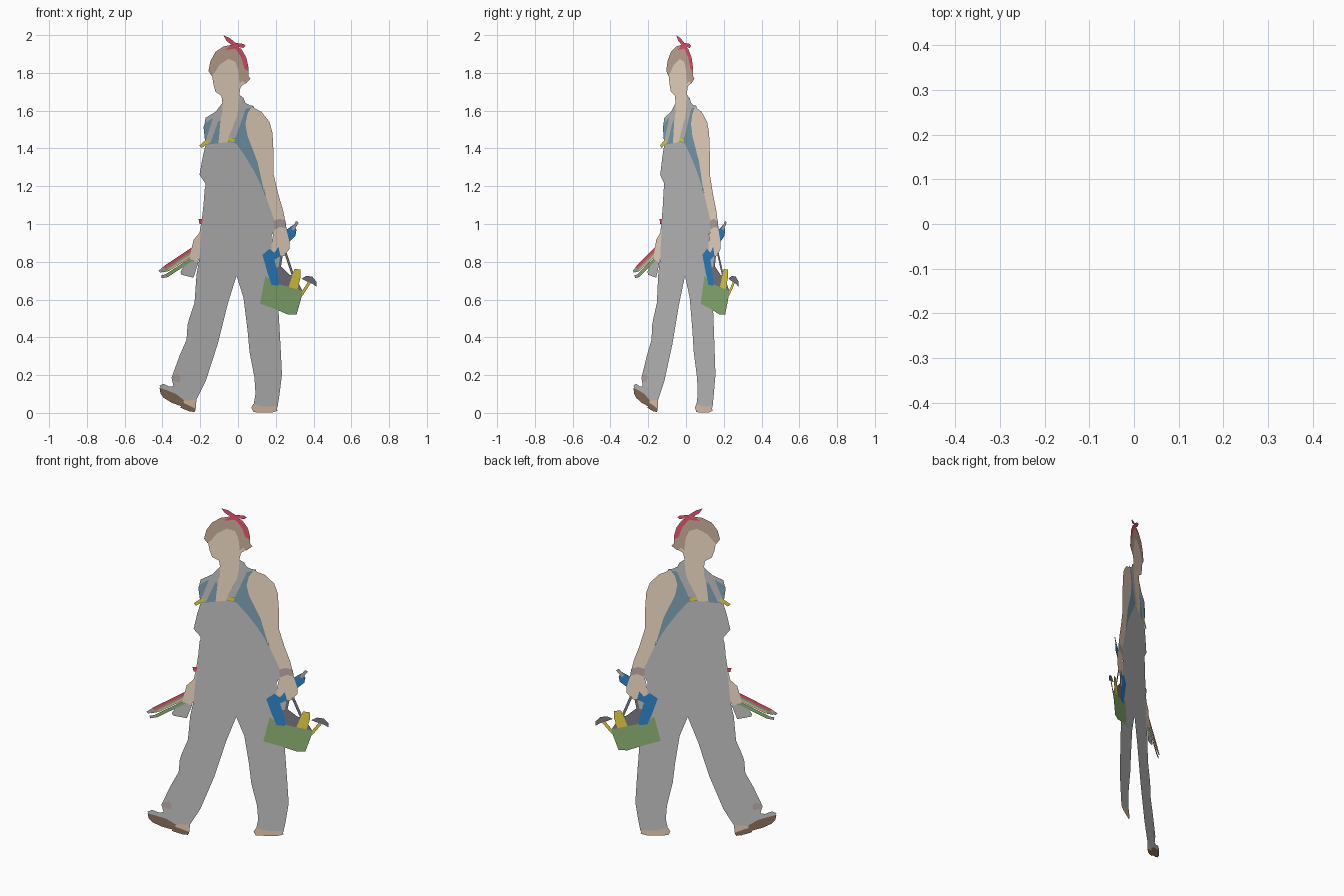
import bpy, bmesh
from mathutils import Vector
from mathutils.geometry import delaunay_2d_cdt

S = 189.0          # drawing units per metre
K = 0.67           # the flat cut-out stands diagonally: y = K * x

COLORS = {
    "skin": (1.0, 0.82, 0.65), "hair": (0.66, 0.48, 0.36), "red": (0.95, 0.1, 0.18),
    "denim": (0.23, 0.41, 0.51), "green": (0.3, 0.51, 0.2), "blue": (0.03, 0.26, 0.66),
    "yellow": (0.95, 0.75, 0.06), "dark": (0.23, 0.22, 0.26), "brown": (0.28, 0.18, 0.115),
    "cuff": (0.56, 0.46, 0.44), "tan": (0.9, 0.66, 0.5),
}
layers = []        # (name, colour, outline), later entries cover earlier ones


def part(name, color, *pts):
    p = [Vector(((x - 238.5) / S, (413.2 - y) / S)) for x, y in pts]
    area = sum(a.cross(b) for a, b in zip(p, p[1:] + p[:1]))
    layers.append((name, color, p if area > 0 else p[::-1]))


def stick(name, color, a, b, w):
    a, b = Vector(a), Vector(b)
    n = (b - a).orthogonal().normalized() * w / 2
    part(name, color, a + n, b + n, b - n, a - n)


# far arm, hand and things it holds
part("card", None, (181, 272), (188, 260), (199, 262), (194, 278), (182, 275))
for name, col, a, b in (("red_pencil", "red", (198, 246), (165, 268)),
                        ("tan_pencil", "tan", (198, 251), (168, 270)),
                        ("green_pencil", "green", (196, 257), (167, 276))):
    stick(name, col, a, b, 3.6)
    stick(name + "_tip", "cuff", b, (b[0] - 5, b[1] + 4 if col == "red" else b[1] + 1), 3)
stick("thin_brush", "green", (197, 249), (163, 272), 2)
part("far_arm", "skin", (208, 180), (205, 190), (204, 205), (202, 222), (200, 233), (194, 240),
     (192, 249), (190, 259), (198, 263), (208, 240), (210, 200))
part("bracelet", "red", (199, 219), (204, 219), (204, 224), (200, 224))

# shirt, neck and face
part("shirt", "denim", (206, 146), (204, 127), (208, 117), (216, 112), (224, 108), (240, 104),
     (254, 106), (258, 125), (266, 191), (240, 165), (222, 150))
part("face", "skin", (212, 72), (214, 85), (216, 92), (222, 96), (223, 104), (221, 120),
     (219, 143), (228, 143), (234, 125), (240, 112), (240, 93), (241, 87), (246, 83), (246, 66),
     (230, 52), (216, 64))
part("collar", None, (240, 95), (244, 98), (246, 103), (253, 107), (246, 109), (240, 118),
     (236, 125), (239, 108))
part("far_collar", None, (223, 103), (216, 112), (206, 118), (205, 124), (213, 118), (220, 122), (223, 113))
for name, pts in (("far_strap", ((215, 113), (221, 115), (211, 143), (205, 145))),
                  ("near_strap", ((243, 103), (247, 107), (236, 138), (229, 138)))):
    part(name, None, *pts)

# hair with swept fringe
part("hair", "hair", (209, 71), (211, 61), (216, 52), (224, 46.5), (234, 44.5), (242, 49), (247, 58),
     (249, 68), (249, 76), (251, 79), (246, 84), (243, 81), (240, 84), (239, 71), (236, 62), (229, 59),
     (220, 65), (215, 73), (212, 76))

# head scarf and its bow
part("scarf", "red", (231, 46), (238, 46), (245, 55), (248.5, 66), (248.5, 71), (245, 69), (242, 58), (237, 50))
part("scarf_bow", "red", (224, 35.5), (230, 38), (236, 43), (244, 44), (246, 46), (244, 48), (239, 47),
     (234, 49), (226, 50), (232, 45), (227, 41))

# near arm and hand
part("near_arm", "skin", (252, 107), (262, 112), (270, 122), (273, 133), (274, 152), (274, 174),
     (279, 195), (284, 212), (287, 229), (290, 238), (290, 249), (285, 256), (276, 258), (271, 250),
     (273, 238), (275, 228), (272, 215), (264, 189), (258, 162), (248, 136), (246, 124), (248, 114))

# dungarees: bib, body and both legs
part("dungarees", None, (206, 145), (203, 158), (200, 175), (206, 184), (205, 200), (202, 230), (200, 258),
     (197, 275), (195, 303), (190, 318), (188, 325), (187, 340), (180, 356), (172, 378), (174, 387),
     (182, 396), (197, 400), (206, 382), (218, 345), (228, 305), (237, 276), (244, 298), (248, 330),
     (250, 352), (255, 378), (256, 394), (254, 406), (266, 409), (278, 408), (280, 395), (282.5, 375),
     (281, 345), (279, 310), (281, 258), (272, 252), (272, 236), (276, 228), (274, 218), (264, 190),
     (255, 172), (246, 157), (237, 144), (230, 142))
for name, a, b in (("far_buckle", (201, 147), (209, 140)), ("near_buckle", (229, 139), (235, 141))):
    stick(name, "yellow", a, b, 3.5)
part("hem_patch", "cuff", (173, 376), (178, 374), (181, 377), (180, 383), (174, 381))

# shoes
part("raised_shoe", None, (160, 386), (164, 384), (170, 387), (177, 386), (183, 389), (197, 400), (184, 403), (164, 394))
part("raised_sole", "brown", (160, 388), (166, 390), (176, 394), (185, 401), (183, 407), (172, 403), (164, 398), (161, 394))
part("raised_heel", "tan", (184, 401), (197, 400), (196, 411), (190, 412), (185, 408))
part("raised_heel_base", "brown", (183, 403), (188, 405), (196, 409), (195, 412.5), (188, 411), (181, 408))
part("planted_shoe", "tan", (252, 408), (254, 404), (264, 407), (277, 407), (278, 411), (272, 413), (254, 412.5))

# wrist cuff and screwdriver
part("wrist_cuff", "cuff", (274, 221), (280, 219), (286, 221), (287, 229), (281, 227), (275, 230))
part("screwdriver_grip", "blue", (287, 230), (294, 225), (297, 230), (296, 236), (290, 242))
stick("screwdriver_shaft", "cuff", (293, 230), (298, 222), 3)

# tool bag and its contents
for a, b in (((286, 253), (294, 277)), ((282, 256), (279, 275))):
    stick("bag_handle", "dark", a, b, 2.4)
part("bag_inside", "dark", (274, 268), (282, 267), (290, 275), (296, 277), (303, 291), (285, 287), (274, 282))
part("yellow_tool", "yellow", (295, 269), (301, 270), (301, 278), (297, 293), (288, 291))
stick("hammer_handle", "yellow", (311, 281), (302, 295), 3)
part("hammer_head", "dark", (302, 279), (307, 276), (313, 277), (317, 282), (317, 287), (313, 284), (308, 282))
part("bag", "green", (266, 276), (274, 283), (303, 291), (303, 294), (297, 315), (289, 315), (275, 309), (260.5, 304))
part("saw", "blue", (263, 255), (270, 249), (275, 253), (279, 247), (281, 256), (275, 260), (280, 282),
     (279, 286), (272, 285), (268, 273))

# cut the overlapping outlines into one seamless sheet
verts, faces = [], []
for _, _, p in layers:
    faces.append(list(range(len(verts), len(verts) + len(p))))
    verts += p
pts, _, tris, _, _, owners = delaunay_2d_cdt(verts, [], faces, 1, 1e-6)

# each part keeps the cells where it is the topmost outline
mats = {}
for i, (name, color, _) in enumerate(layers):
    bm = bmesh.new()
    cells, cache = [], {}
    for tri, own in zip(tris, owners):
        if own and max(own) == i:
            for v in tri:
                if v not in cache:
                    x, z = pts[v]
                    cache[v] = bm.verts.new((x, K * x, z))
            bm.faces.new([cache[v] for v in tri])
    if not bm.faces:
        bm.free()
        continue
    me = bpy.data.meshes.new(name)
    bm.to_mesh(me)
    bm.free()
    ob = bpy.data.objects.new(name, me)
    bpy.context.collection.objects.link(ob)
    if color:
        if color not in mats:
            mats[color] = bpy.data.materials.new(color)
            mats[color].diffuse_color = (*COLORS[color], 1)
        me.materials.append(mats[color])
